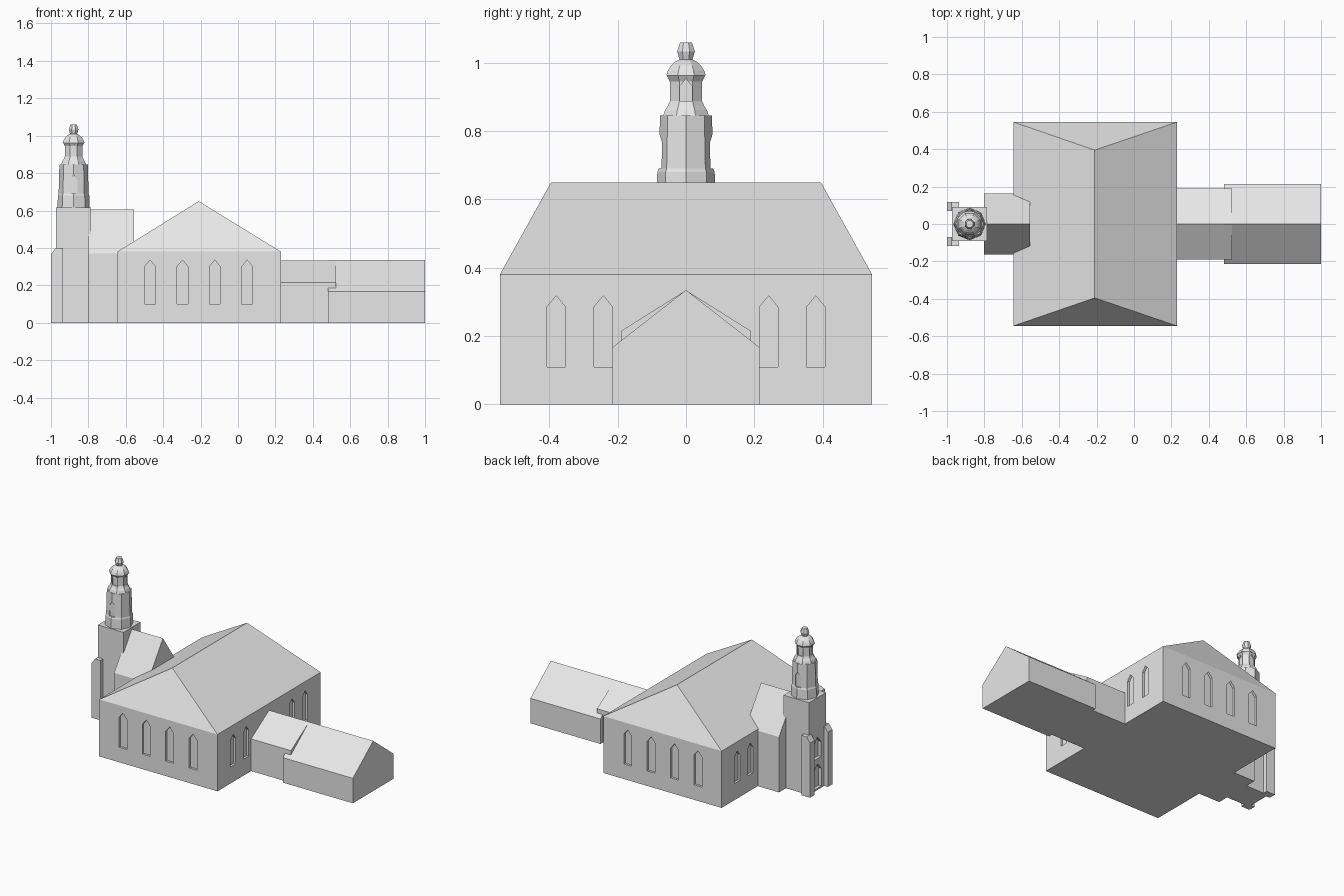
import bpy, bmesh, math
from mathutils import Vector

if "Cube" in bpy.data.objects:
    bpy.data.objects.remove(bpy.data.objects["Cube"])

stone = bpy.data.materials.new("light_grey_stone")
stone.diffuse_color = (0.8, 0.8, 0.8, 1)
stone.use_nodes = True
stone.node_tree.nodes["Principled BSDF"].inputs["Base Color"].default_value = stone.diffuse_color


def make(name, bm):
    bmesh.ops.recalc_face_normals(bm, faces=bm.faces)
    me = bpy.data.meshes.new(name)
    bm.to_mesh(me)
    bm.free()
    me.materials.append(stone)
    ob = bpy.data.objects.new(name, me)
    bpy.context.collection.objects.link(ob)
    return ob


def add_prism(bm, loop, offset):
    """Closed solid from a 3D outline swept along an offset."""
    a = [bm.verts.new(p) for p in loop]
    b = [bm.verts.new(Vector(p) + Vector(offset)) for p in loop]
    bm.faces.new(a)
    bm.faces.new(b)
    for i in range(len(a)):
        j = (i + 1) % len(a)
        bm.faces.new((a[i], a[j], b[j], b[i]))


def prism(name, loop, offset):
    bm = bmesh.new()
    add_prism(bm, loop, offset)
    return make(name, bm)


def gabled(name, x0, x1, half, eave, ridge):
    pts = [(-half, 0), (half, 0), (half, eave), (0, ridge), (-half, eave)]
    return prism(name, [(x0, y, z) for y, z in pts], (x1 - x0, 0, 0))


def lathe(name, rings, cx, turn):
    """Eight-sided stack of (radius, height) rings."""
    bm = bmesh.new()
    rows = []
    for r, z in rings:
        rows.append([bm.verts.new((cx + r * math.cos(turn + k * math.pi / 4),
                                   r * math.sin(turn + k * math.pi / 4), z)) for k in range(8)])
    for a, b in zip(rows, rows[1:]):
        for k in range(8):
            j = (k + 1) % 8
            bm.faces.new((a[k], a[j], b[j], b[k]))
    bm.faces.new(rows[0])
    bm.faces.new(rows[-1])
    return make(name, bm)


def cut(target, openings):
    """Recess pointed openings: (axis, wall position, centre, half width, z0, shoulder, tip, depth)."""
    bm = bmesh.new()
    for axis, wall, c, w, z0, z1, z2, depth in openings:
        s = 1 if wall[1] > 0 else -1
        start, length = wall[0] - s * depth, s * (depth + 0.05)
        pts = [(c - w, z0), (c + w, z0), (c + w, z1), (c, z2), (c - w, z1)]
        if axis == "y":
            add_prism(bm, [(u, start, z) for u, z in pts], (0, length, 0))
        else:
            add_prism(bm, [(start, u, z) for u, z in pts], (length, 0, 0))
    cutter = make("opening_cutter", bm)
    cutter.hide_render = True
    mod = target.modifiers.new("openings", "BOOLEAN")
    mod.operation, mod.solver, mod.object = "DIFFERENCE", "EXACT", cutter
    bpy.context.view_layer.objects.active = target
    bpy.ops.object.modifier_apply(modifier=mod.name)
    bpy.data.objects.remove(cutter)


# Main hall with steep hipped ends
X0, X1, Y, XR, YR = -0.645, 0.23, 0.545, -0.21, 0.395
bm = bmesh.new()
low, top = [[bm.verts.new((x, y, z)) for x, y in ((X0, -Y), (X1, -Y), (X1, Y), (X0, Y))]
            for z in (0, 0.38)]
r0, r1 = bm.verts.new((XR, -YR, 0.65)), bm.verts.new((XR, YR, 0.65))
bm.faces.new(low)
for i in range(4):
    j = (i + 1) % 4
    bm.faces.new((low[i], low[j], top[j], top[i]))
bm.faces.new((top[0], top[1], r0))
bm.faces.new((top[1], top[2], r1, r0))
bm.faces.new((top[2], top[3], r1))
bm.faces.new((top[3], top[0], r0, r1))
hall = make("main_hall", bm)

# Pointed windows around the hall
wins = []
for s in (-1, 1):
    for x in (-0.47, -0.297, -0.124, 0.049):
        wins.append(("y", (s * Y, s), x, 0.029, 0.1, 0.3, 0.335, 0.015))
    for y in (-0.38, -0.242, 0.242, 0.38):
        wins.append(("x", (X1 if s > 0 else X0, s), y, 0.027, 0.11, 0.285, 0.318, 0.015))
cut(hall, wins)

# East annexes and west link
gabled("near_annex", 0.2, 0.525, 0.19, 0.215, 0.334)
gabled("far_annex", 0.482, 1.0, 0.215, 0.167, 0.335)
gabled("tower_link", -0.802, -0.555, 0.163, 0.37, 0.605)

# Square tower with a west door and window
tower = prism("tower", [(-0.973, -0.09, 0), (-0.785, -0.09, 0), (-0.785, 0.09, 0),
                        (-0.973, 0.09, 0)], (0, 0, 0.617))
cut(tower, [("x", (-0.973, -1), 0, 0.04, 0.012, 0.13, 0.175, 0.02),
            ("x", (-0.973, -1), 0, 0.035, 0.21, 0.31, 0.355, 0.02)])

# Corner buttresses with sloping caps
for side, y in (("right", -0.118), ("left", 0.07)):
    pts = [(-1, 0), (-0.936, 0), (-0.936, 0.4), (-0.975, 0.4), (-1, 0.365)]
    prism(side + "_buttress", [(x, y, z) for x, z in pts], (0, 0.048, 0))

# Belfry, lantern, dome and finial
CX, FLAT = -0.879, math.pi / 8
belfry = lathe("belfry", [(0.086, 0.617), (0.084, 0.68), (0.080, 0.69), (0.076, 0.846)], CX, 0)
cut(belfry, [("y", (s * 0.08, s), CX, 0.02, 0.69, 0.765, 0.79, 0.014) for s in (-1, 1)])

lathe("lantern_skirt", [(0.072, 0.846), (0.066, 0.862), (0.057, 0.875), (0.051, 0.888)], CX, FLAT)
lantern = lathe("lantern", [(0.051, 0.885), (0.051, 0.945), (0.061, 0.962)], CX, FLAT)
cut(lantern, [(a, ((CX if a == "x" else 0) + s * 0.047, s), 0 if a == "x" else CX,
               0.0175, 0.888, 0.932, 0.953, 0.006) for a in "xy" for s in (-1, 1)])
lathe("dome", [(0.063, 0.962), (0.057, 0.978), (0.047, 0.992), (0.034, 1.003), (0.02, 1.01)], CX, FLAT)
lathe("finial", [(0.02, 1.008), (0.028, 1.033), (0.019, 1.059)], CX, FLAT)
